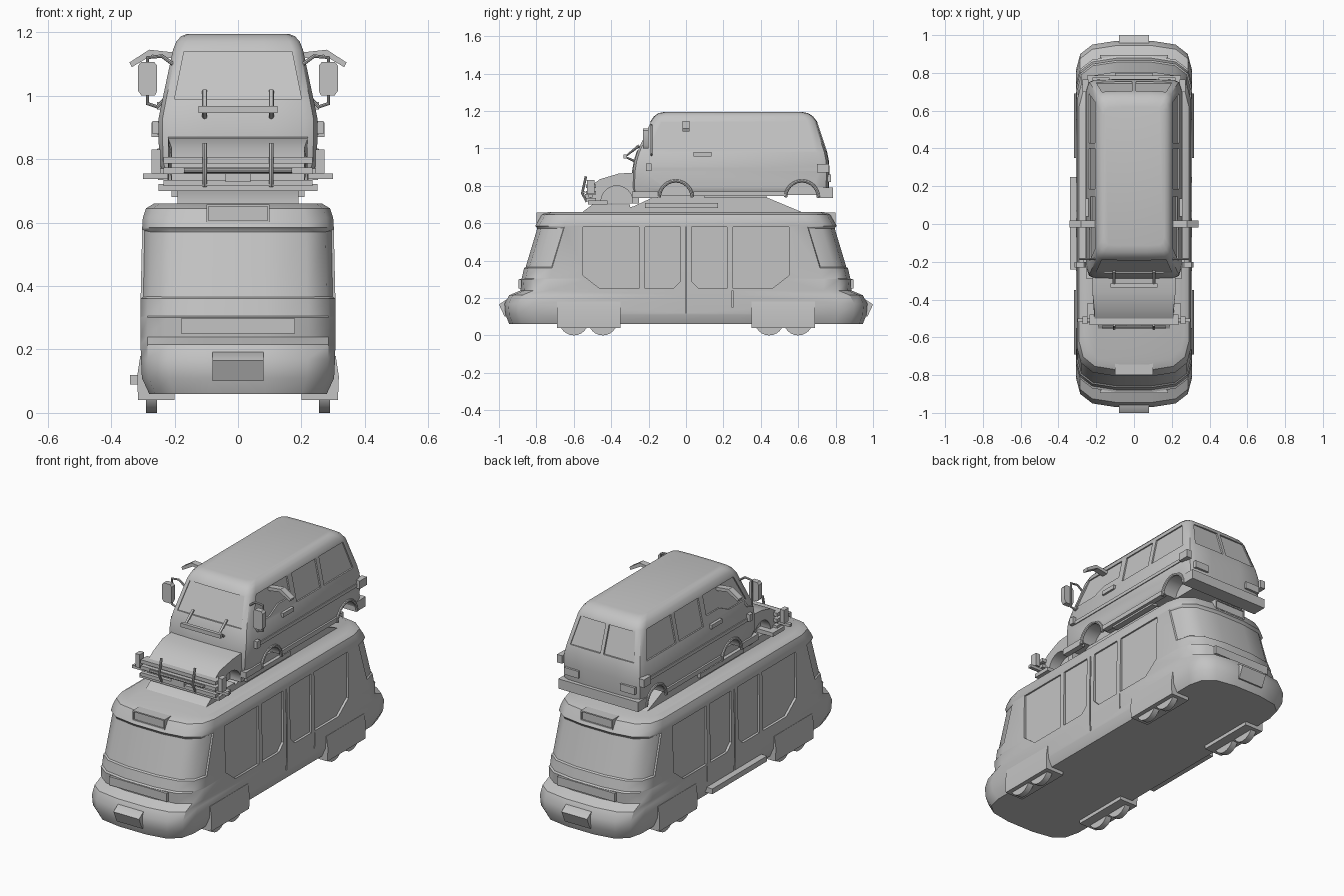
import bpy, bmesh, math
from mathutils import Vector

cube = bpy.data.objects.get("Cube")
if cube:
    bpy.data.objects.remove(cube)

grey = bpy.data.materials.new("plain grey")
grey.use_nodes = True
grey.diffuse_color = (0.55, 0.55, 0.55, 1)
grey.node_tree.nodes["Principled BSDF"].inputs["Base Color"].default_value = (0.55, 0.55, 0.55, 1)
parts = []


def finish(name, bm):
    bmesh.ops.recalc_face_normals(bm, faces=bm.faces)
    mesh = bpy.data.meshes.new(name)
    bm.to_mesh(mesh)
    bm.free()
    mesh.materials.append(grey)
    ob = bpy.data.objects.new(name, mesh)
    bpy.context.collection.objects.link(ob)
    parts.append(ob)
    return ob


def solids(name, items):
    """Each item is an outline and the vector it is extruded along."""
    bm = bmesh.new()
    for pts, vec in items:
        a = [bm.verts.new(p) for p in pts]
        b = [bm.verts.new(Vector(p) + Vector(vec)) for p in pts]
        bm.faces.new(a)
        bm.faces.new(b)
        for i in range(len(a)):
            j = (i + 1) % len(a)
            bm.faces.new((a[i], a[j], b[j], b[i]))
    return finish(name, bm)


def side_solid(name, profile, x0, x1):
    return solids(name, [([(x0, y, z) for y, z in profile], (x1 - x0, 0, 0))])


def box(name, x0, x1, y0, y1, z0, z1):
    return side_solid(name, [(y0, z0), (y1, z0), (y1, z1), (y0, z1)], x0, x1)


def pair(name, x0, x1, *rest):
    for s, side in ((1, "left"), (-1, "right")):
        box(side + "_" + name, s * x0, s * x1, *rest)


def loft(levels, corner):
    """Stack plan outlines given as height, front, back and half width."""
    bm = bmesh.new()
    rings = []
    for z, y0, y1, hw in levels:
        half = [(f * hw, y0 + d) for f, d in corner]
        half += [(f * hw, y1 - d) for f, d in reversed(corner)]
        ring = half + [(-x, y) for x, y in reversed(half)]
        rings.append([bm.verts.new((x, y, z)) for x, y in ring])
    n = len(rings[0])
    for a, b in zip(rings, rings[1:]):
        for i in range(n):
            j = (i + 1) % n
            bm.faces.new((a[i], a[j], b[j], b[i]))
    bm.faces.new(rings[0])
    bm.faces.new(rings[-1])
    bmesh.ops.recalc_face_normals(bm, faces=bm.faces)
    return bm


def cut(ob, items):
    cutter = solids("cutter", items)
    mod = ob.modifiers.new("cut", "BOOLEAN")
    mod.object = cutter
    mod.operation = "DIFFERENCE"
    mod.solver = "EXACT"
    bpy.context.view_layer.objects.active = ob
    bpy.ops.object.modifier_apply(modifier=mod.name)
    parts.remove(cutter)
    bpy.data.objects.remove(cutter)


def circle(x, y, z, r, n=24):
    return [(x, y + r * math.cos(2 * math.pi * i / n), z + r * math.sin(2 * math.pi * i / n))
            for i in range(n)]


def tube(name, pts, r):
    curve = bpy.data.curves.new(name, "CURVE")
    curve.dimensions = "3D"
    curve.bevel_depth = r
    curve.bevel_resolution = 2
    curve.use_fill_caps = True
    line = curve.splines.new("POLY")
    line.points.add(len(pts) - 1)
    for p, co in zip(line.points, pts):
        p.co = (*co, 1)
    temp = bpy.data.objects.new(name, curve)
    bm = bmesh.new()
    bpy.context.collection.objects.link(temp)
    mesh = temp.evaluated_get(bpy.context.evaluated_depsgraph_get()).to_mesh()
    bm.from_mesh(mesh)
    bpy.data.objects.remove(temp)
    finish(name, bm)


# Tram body with recessed wraparound windscreens at both ends
tram_levels = [(z, -l, l, w) for z, l, w in (
    (.06, .945, .28), (.11, .965, .303), (.17, .97, .306), (.215, .945, .307), (.24, .885, .307),
    (.30, .89, .307), (.305, .878, .307), (.36, .866, .307), (.58, .80, .302), (.585, .806, .302),
    (.615, .79, .30), (.645, .773, .29), (.66, .735, .265))]
bm = loft(tram_levels, [(.3, 0), (.72, .02), (.93, .07), (1, .15)])
glass = [f for f in bm.faces
         if .4 < f.calc_center_median().z < .55 and abs(f.calc_center_median().y) > .5]
bmesh.ops.inset_region(bm, faces=glass, thickness=.008, depth=-.007)
tram = finish("tram_body", bm)

# Tram side windows, door panels and seams
window = [(.25, .58), (.55, .58), (.55, .32), (.46, .25), (.25, .25)]
door = [(.03, .58), (.22, .58), (.22, .25), (.07, .25), (.03, .29)]
seam = [(-.004, .12), (.004, .12), (.004, .58), (-.004, .58)]
sill_seam = [(.245, .15), (.25, .15), (.25, .24), (.245, .24)]
cuts = []
for s in (-1, 1):
    shapes = [seam, sill_seam]
    for t in (-1, 1):
        shapes += [[(t * y, z) for y, z in shape] for shape in (window, door)]
    cuts += [([(s * .293, y, z) for y, z in shape], (s * .1, 0, 0)) for shape in shapes]
cut(tram, cuts)

# Tram ends: couplers, destination signs and lamp panels
for s, end in ((-1, "front"), (1, "back")):
    side_solid(end + "_coupler", [(s * .9, .10), (s * .97, .10), (s * 1.0, .165), (s * .96, .192),
                                  (s * .9, .192)], -.08, .08)
    sign = box(end + "_sign", -.1, .1, s * .80, s * .73, .60, .657)
    cut(sign, [([(-.093, s * .794, .607), (.093, s * .794, .607), (.093, s * .794, .65),
                 (-.093, s * .794, .65)], (0, s * .05, 0))])
    box(end + "_lamp_panel", -.18, .18, s * .88, s * .895, .25, .298)

# Bogie covers and wheels
for s in (-1, 1):
    for t in (-1, 1):
        outline = [(.20, .04), (.315, .04), (.318, .115), (.308, .18), (.29, .18), (.29, .10), (.20, .10)]
        cover = solids("bogie_cover", [([(s * x, t * .35, z) for x, z in outline], (0, t * .34, 0))])
        for y in (.445, .60):
            solids("tram_wheel", [(circle(s * .255, t * y, .078, .078), (s * .035, 0, 0))])
box("door_step", -.34, -.29, -.24, .25, .09, .12)

# Roof unit carrying the van
side_solid("roof_unit", [(-.42, .655), (.63, .655), (.45, .73), (.40, .75), (-.15, .75), (-.28, .69)],
           -.19, .19)
side_solid("roof_front_ramp", [(-.56, .655), (-.3, .655), (-.3, .70), (-.50, .70)], -.19, .19)
pair("roof_rail", .18, .21, -.22, .17, .68, .707)
pair("side_runner", .20, .235, .10, .43, .735, .752)

# Van shell
van_levels = [(.75, -.285, .76, .235), (.79, -.292, .765, .248), (.88, -.288, .767, .251),
              (.93, -.28, .765, .25), (.98, -.265, .755, .24), (1.145, -.19, .70, .205),
              (1.17, -.172, .68, .195), (1.187, -.15, .655, .18), (1.195, -.115, .62, .16)]
van = finish("van_body", loft(van_levels, [(.4, 0), (.84, .004), (.95, .016), (1, .05)]))


# Van windows follow the lean of the walls
def wall_x(z):
    return .232 - (z - .98) * .212


def front_y(z):
    return -.255 + (z - .98) * .4545


def back_y(z):
    return .745 - (z - .98) * .333


cab = [(-.13, 1.14), (.145, 1.14), (.145, 1.03), (.03, 1.03), (-.05, .995), (-.2, .995)]
middle = [(.185, .985), (.40, .985), (.40, 1.14), (.185, 1.14)]
rear = [(.43, .985), (.69, .985), (.645, 1.14), (.43, 1.14)]
cuts = []
for s in (-1, 1):
    for shape in (cab, middle, rear):
        cuts.append(([(s * wall_x(z), y, z) for y, z in shape], (s * .1, 0, 0)))
    cuts.append(([(s * x, back_y(z), z) for x, z in
                  ((.01, .985), (.20, .985), (.17, 1.135), (.01, 1.135))], (0, .1, 0)))
    for y in (-.055, .62):
        cuts.append((circle(s * .16, y, .735, .085), (s * .2, 0, 0)))
cuts.append(([(x, front_y(z), z) for x, z in ((-.2, .99), (.2, .99), (.17, 1.14), (-.17, 1.14))],
             (0, -.1, 0)))
cut(van, cuts)

# Bonnet, grille and bumpers
hood = solids("bonnet", [([(-.22, y, z) for y, z in (
    (-.25, .872), (-.36, .865), (-.46, .835), (-.51, .80), (-.515, .73), (-.49, .705), (-.25, .705))],
    (.44, 0, 0))])
for v in hood.data.vertices:
    if v.co.y < -.4:
        v.co.x *= .95
cut(hood, [(circle(s * .15, -.37, .715, .085), (s * .2, 0, 0)) for s in (-1, 1)])
for z in (.725, .763, .797):
    box("grille_bar", -.235, .235, -.535, -.48, z - .01, z + .01)
box("front_bumper", -.25, .25, -.525, -.42, .70, .722)
box("number_plate", -.04, .04, -.54, -.50, .728, .755)
pair("bumper_post", .245, .272, -.53, -.49, .755, .83)
pair("bumper_peg", .22, .30, -.52, -.50, .738, .754)
box("rear_bumper", -.25, .25, .70, .785, .735, .79)
pair("rear_lamp", .13, .22, .755, .776, .82, .86)

# Van side trim
pair("side_moulding", .245, .256, -.2, .75, .878, .897)
pair("sill", .22, .252, .04, .53, .745, .77)
pair("front_sill", .22, .252, -.29, -.15, .735, .77)
pair("corner_lamp", .24, .272, .70, .765, .87, .915)
pair("side_indicator", .24, .27, -.215, -.185, .88, .92)
pair("door_handle", .23, .256, .04, .135, .957, .98)
for s in (-1, 1):
    for y in (-.055, .62):
        arch = [(s * .248, y + .088 * math.cos(math.pi * i / 12), .738 + .088 * math.sin(math.pi * i / 12))
                for i in range(13)]
        tube("wheel_arch", arch, .009)

    # Mirrors and roof side arms
    mirror = [(s * x, -.20, z) for x, z in ((.262, 1.0), (.304, 1.0), (.315, 1.015), (.315, 1.095),
                                            (.305, 1.107), (.265, 1.107), (.255, 1.095), (.255, 1.015))]
    solids("mirror", [(mirror, (0, -.03, 0))])
    tube("mirror_bracket", [(s * x, -.185, z) for x, z in (
        (.205, 1.10), (.24, 1.125), (.285, 1.12), (.285, .975), (.255, .965), (.23, .99))], .006)
    arm = [(s * x, -.018, z) for x, z in ((.19, 1.115), (.27, 1.128), (.335, 1.09), (.342, 1.105),
                                          (.28, 1.145), (.19, 1.135))]
    solids("side_arm", [(arm, (0, .036, 0))])

    # Uprights of the bull bar and the windscreen bar
    tube("bull_bar_post", [(s * .105, -.53, .715), (s * .105, -.555, .76), (s * .105, -.535, .85)], .007)
    tube("screen_bar_post", [(s * .105, -.26, .925), (s * .105, -.325, .955), (s * .105, -.25, 1.015)], .008)
tube("bull_bar", [(-.17, -.545, .765), (.17, -.545, .765)], .008)
box("screen_bar", -.125, .125, -.335, -.315, .945, .967)

# Smooth shading with sharp edges kept
bpy.ops.object.select_all(action="DESELECT")
for ob in parts:
    ob.select_set(True)
bpy.context.view_layer.objects.active = tram
bpy.ops.object.shade_smooth_by_angle(angle=math.radians(38))
